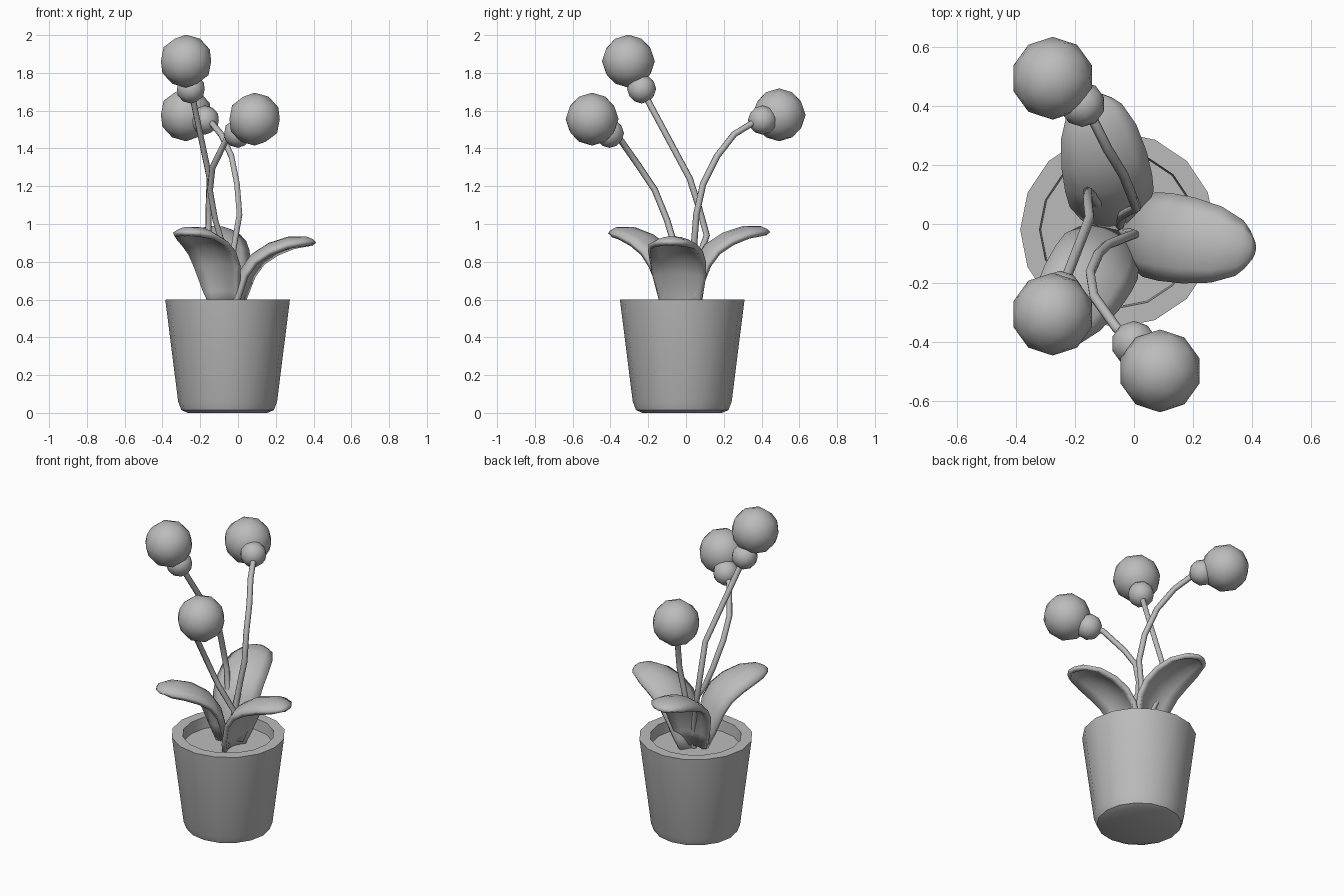
import bpy, bmesh, math
from mathutils import Vector, Matrix

cube = bpy.data.objects.get("Cube")
if cube:
    bpy.data.objects.remove(cube, do_unlink=True)

CENTRE = Vector((-0.055, -0.02, 0))

clay = bpy.data.materials.new("plain_grey")
clay.use_nodes = True
clay.diffuse_color = (0.5, 0.5, 0.5, 1)
clay.node_tree.nodes["Principled BSDF"].inputs["Base Color"].default_value = (0.5, 0.5, 0.5, 1)


def add_object(name, data):
    obj = bpy.data.objects.new(name, data)
    bpy.context.collection.objects.link(obj)
    data.materials.append(clay)
    return obj


def finish(name, bm, angle=None):
    bmesh.ops.recalc_face_normals(bm, faces=bm.faces)
    mesh = bpy.data.meshes.new(name)
    bm.to_mesh(mesh)
    bm.free()
    obj = add_object(name, mesh)
    if angle is None:
        mesh.shade_smooth()
    else:
        bpy.ops.object.select_all(action='DESELECT')
        bpy.context.view_layer.objects.active = obj
        obj.select_set(True)
        bpy.ops.object.shade_smooth_by_angle(angle=math.radians(angle))
    return obj


def make_pot():
    # Lathed wall with a rounded foot, thick rim and recessed soil
    profile = [(0, 0), (0.21, 0), (0.245, 0.015), (0.262, 0.06), (0.33, 0.6),
               (0.265, 0.6), (0.26, 0.53), (0, 0.53)]
    bm = bmesh.new()
    verts = [bm.verts.new(CENTRE + Vector((r, 0, z))) for r, z in profile]
    edges = [bm.edges.new(pair) for pair in zip(verts, verts[1:])]
    bmesh.ops.spin(bm, geom=verts + edges, cent=CENTRE, axis=(0, 0, 1),
                   angle=math.tau, steps=16)
    bmesh.ops.remove_doubles(bm, verts=bm.verts, dist=0.0005)
    finish("pot", bm, 40)


def make_leaf(name, heading, lift, reach):
    # Midrib as (distance, height, half width); the sides droop below it
    rib = [(0.0, 0.5, 0.08), (0.02, 0.6, 0.115), (0.063, 0.75, 0.145),
           (0.127, 0.84, 0.15), (0.22, 0.90, 0.147), (0.33, 0.935, 0.13),
           (0.42, 0.935, 0.095), (0.455, 0.92, 0.065), (0.472, 0.905, 0.03)]
    bm = bmesh.new()
    rows = []
    for i, (d, z, half) in enumerate(rib):
        before, after = rib[max(i - 1, 0)], rib[min(i + 1, len(rib) - 1)]
        tangent = Vector((after[0] - before[0], 0, after[1] - before[1])).normalized()
        normal = Vector((-tangent.z, 0, tangent.x))
        row = []
        for k in range(-3, 4):
            t = k / 3
            p = Vector((d * reach, half * t, z)) - normal * 0.05 * t * t * half / 0.15
            row.append(bm.verts.new(p))
        rows.append(row)
    for a, b in zip(rows, rows[1:]):
        for k in range(len(a) - 1):
            bm.faces.new((a[k], a[k + 1], b[k + 1], b[k]))
    place = Matrix.Translation(CENTRE + Vector((0, 0, lift))) @ Matrix.Rotation(math.radians(heading), 4, 'Z')
    bmesh.ops.transform(bm, matrix=place, verts=bm.verts)
    leaf = finish(name, bm, 45)
    solid = leaf.modifiers.new("thickness", 'SOLIDIFY')
    solid.thickness = 0.028
    solid.offset = -1
    # Thickness goes to the underside
    if leaf.data.polygons[len(leaf.data.polygons) // 2].normal.z < 0:
        leaf.data.flip_normals()


def make_ball(name, centre, radius):
    bm = bmesh.new()
    bmesh.ops.create_icosphere(bm, subdivisions=2, radius=radius,
                               matrix=Matrix.Translation(centre))
    finish(name, bm)


def make_stem(name, points):
    curve = bpy.data.curves.new(name, 'CURVE')
    curve.dimensions = '3D'
    curve.bevel_depth = 0.017
    curve.bevel_resolution = 1
    curve.use_fill_caps = True
    spline = curve.splines.new('POLY')
    spline.points.add(len(points) - 1)
    for target, p in zip(spline.points, points):
        target.co = (*p, 1)
    add_object(name, curve)


make_pot()
make_leaf("left_leaf", -8.5, 0, 1)
make_leaf("back_leaf", 101, 0.055, 1)
make_leaf("front_leaf", 238, 0.05, 0.95)

# Each flower: ball centre, collar centre, then stem points down to the soil
flowers = {
    "tall": ((-0.275, -0.305, 1.862), (-0.25, -0.235, 1.715),
             [(-0.15, 0.02, 1.24), (-0.155, 0.065, 1.1), (-0.157, 0.11, 0.94),
              (-0.11, 0.06, 0.8), (-0.05, 0, 0.6), (-0.05, -0.01, 0.5)]),
    "front": ((0.088, -0.497, 1.555), (0, -0.405, 1.48),
              [(-0.06, -0.35, 1.45), (-0.135, -0.245, 1.3), (-0.148, -0.165, 1.18),
               (-0.12, -0.1, 1.02), (-0.09, -0.07, 0.92), (0.0, -0.035, 0.76),
               (-0.025, -0.03, 0.6), (-0.05, -0.03, 0.5)]),
    "back": ((-0.275, 0.493, 1.578), (-0.175, 0.405, 1.55),
             [(-0.135, 0.345, 1.53), (-0.09, 0.255, 1.475), (-0.035, 0.165, 1.36),
              (-0.005, 0.09, 1.21), (0.008, 0.055, 1.05), (-0.015, 0.045, 0.92),
              (-0.04, 0.03, 0.75), (-0.05, 0, 0.6), (-0.05, -0.01, 0.5)]),
}
for label, (ball, collar, path) in flowers.items():
    make_ball(label + "_flower", ball, 0.14)
    make_ball(label + "_collar", collar, 0.077)
    make_stem(label + "_stem", [collar] + path)
